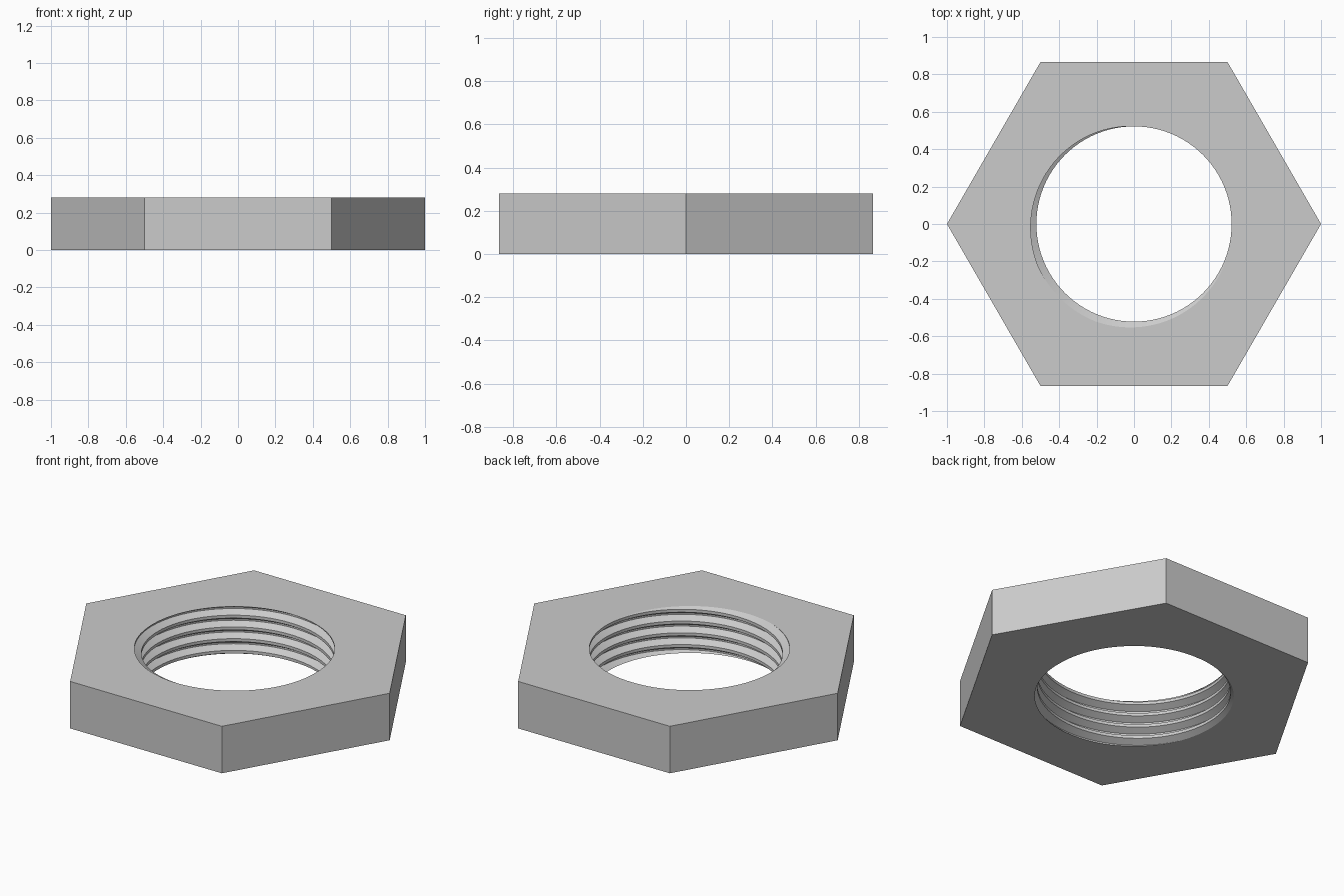
import bpy
import bmesh
from math import cos, sin, pi, radians

cube = bpy.data.objects.get("Cube")
if cube:
    bpy.data.objects.remove(cube, do_unlink=True)

HEIGHT = 0.28
MINOR, MAJOR = 0.522, 0.56      # bore radii at thread crest and root
PITCH = 0.07
SEGMENTS = 96
START = 0.627                   # turn fraction where the groove meets the top

# One pitch of the thread: (fraction of pitch, radius)
PROFILE = [(-1 / 16, MAJOR), (1 / 16, MAJOR), (3 / 8, MINOR), (5 / 8, MINOR)]

steel = bpy.data.materials.new("grey_steel")
steel.use_nodes = True
GREY = (0.6, 0.6, 0.6, 1.0)
steel.diffuse_color = GREY
steel.node_tree.nodes["Principled BSDF"].inputs["Base Color"].default_value = GREY

bm = bmesh.new()

# Right-handed helical thread, swept past both ends of the bore
turns = round(HEIGHT / PITCH) + 3
columns = []
for i in range(SEGMENTS + 1):
    t = i / SEGMENTS
    a = 2 * pi * t
    columns.append([
        bm.verts.new((r * cos(a), r * sin(a),
                      HEIGHT + PITCH * (k + f + t - START)))
        for k in range(-turns, 3) for f, r in PROFILE])
for left, right in zip(columns, columns[1:]):
    for j in range(len(left) - 1):
        bm.faces.new((left[j], left[j + 1], right[j + 1], right[j]))
bmesh.ops.remove_doubles(bm, verts=bm.verts[:], dist=1e-5)

# Trim the thread flush with the two flat sides
for z, direction in ((HEIGHT, 1), (0, -1)):
    bmesh.ops.bisect_plane(
        bm, geom=bm.verts[:] + bm.edges[:] + bm.faces[:], dist=1e-6,
        plane_co=(0, 0, z), plane_no=(0, 0, direction), clear_outer=True)


def rim_edges(z):
    return [e for e in bm.edges if e.is_boundary
            and all(abs(v.co.z - z) < 1e-4 for v in e.verts)]


rims = {z: rim_edges(z) for z in (0, HEIGHT)}

# Six outer flats
rings = {z: [bm.verts.new((cos(k * pi / 3), sin(k * pi / 3), z))
             for k in range(6)] for z in (0, HEIGHT)}
low, high = rings[0], rings[HEIGHT]
for k in range(6):
    n = (k + 1) % 6
    bm.faces.new((low[k], low[n], high[n], high[k]))

# Top and bottom faces, filled between the hexagon and the bore rim
for z, direction in ((0, -1), (HEIGHT, 1)):
    ring = rings[z]
    outer = [bm.edges.get((ring[k], ring[(k + 1) % 6])) for k in range(6)]
    bmesh.ops.triangle_fill(bm, edges=outer + rims[z], use_beauty=True,
                            normal=(0, 0, direction))

bmesh.ops.recalc_face_normals(bm, faces=bm.faces[:])

mesh = bpy.data.meshes.new("hex_nut")
bm.to_mesh(mesh)
bm.free()
mesh.materials.append(steel)
nut = bpy.data.objects.new("hex_nut", mesh)
bpy.context.collection.objects.link(nut)

# Smooth around the bore, crisp along thread and hexagon edges
bpy.ops.object.select_all(action="DESELECT")
nut.select_set(True)
bpy.context.view_layer.objects.active = nut
bpy.ops.object.shade_smooth_by_angle(angle=radians(25))
